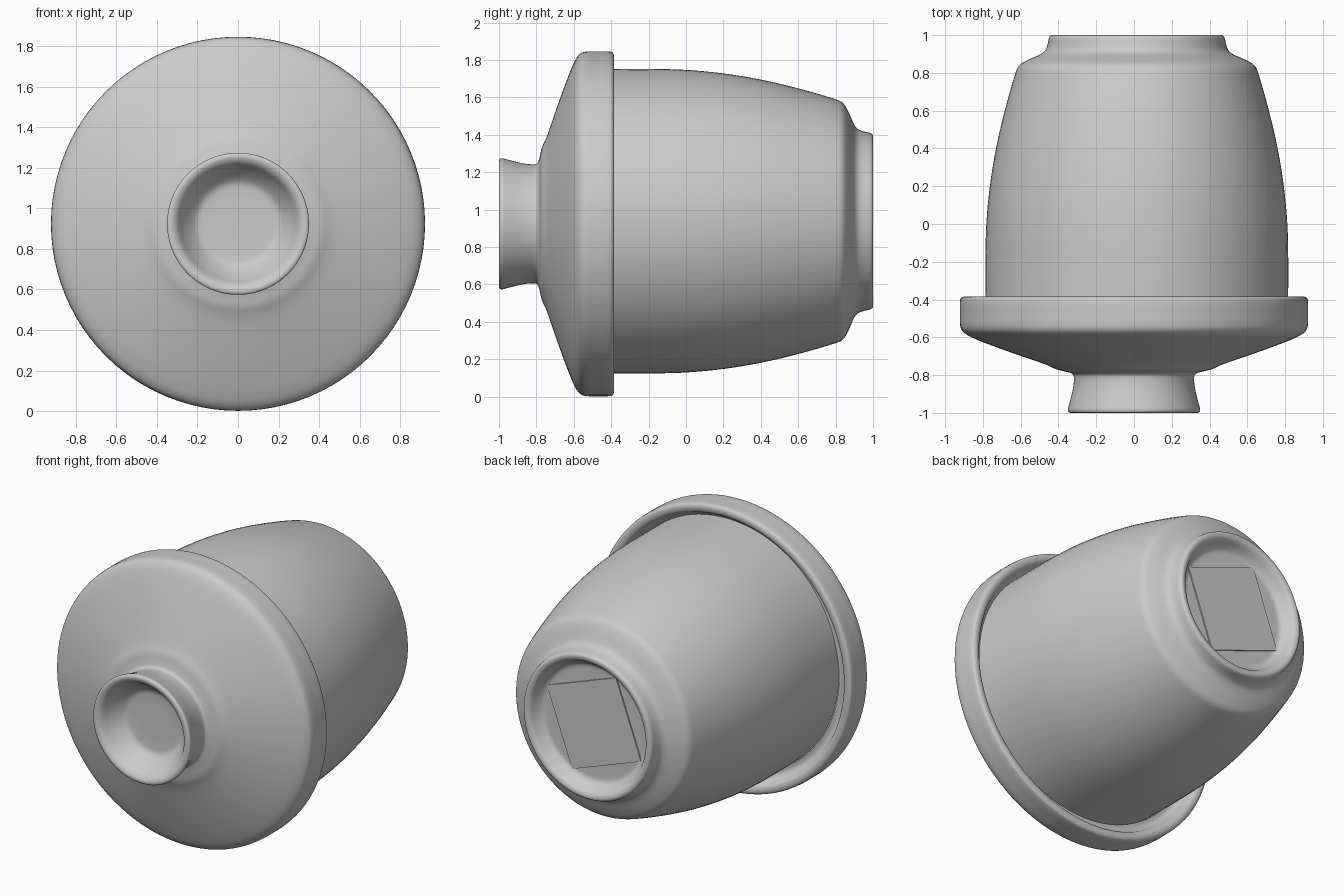
import bpy, bmesh, math
from mathutils import Vector, Matrix

if "Cube" in bpy.data.objects:
    bpy.data.objects.remove(bpy.data.objects["Cube"])

SEG = 96


def smooth_profile(pts, steps=4):
    """Catmull-Rom interpolation through (y, radius) points."""
    p = [Vector(q) for q in pts]
    out = []
    for i in range(len(p) - 1):
        a, b, c, d = p[max(i - 1, 0)], p[i], p[i + 1], p[min(i + 2, len(p) - 1)]
        m1 = (c - a) / max((c - a).length, 1e-6) * (c - b).length
        m2 = (d - b) / max((d - b).length, 1e-6) * (c - b).length
        for k in range(steps):
            t = k / steps
            out.append(b * (2*t**3 - 3*t**2 + 1) + m1 * (t**3 - 2*t**2 + t)
                       + c * (3*t**2 - 2*t**3) + m2 * (t**3 - t**2))
    out.append(p[-1])
    return out


def finish(bm, name):
    bmesh.ops.recalc_face_normals(bm, faces=bm.faces)
    me = bpy.data.meshes.new(name)
    bm.to_mesh(me)
    bm.free()
    ob = bpy.data.objects.new(name, me)
    bpy.context.collection.objects.link(ob)
    bpy.ops.object.select_all(action='DESELECT')
    ob.select_set(True)
    bpy.context.view_layer.objects.active = ob
    bpy.ops.object.shade_smooth_by_angle(angle=math.radians(45))
    return ob


def lathe(name, pts, cx, cz, x_scale=1.0):
    """Revolve (y, radius) points around a y-parallel axis."""
    bm = bmesh.new()
    rings = []
    for y, r in smooth_profile(pts):
        if r < 1e-4:
            rings.append([bm.verts.new((cx, y, cz))] * SEG)
        else:
            rings.append([bm.verts.new((cx + r * x_scale * math.cos(2*math.pi*i/SEG), y,
                                        cz + r * math.sin(2*math.pi*i/SEG)))
                          for i in range(SEG)])
    for a, b in zip(rings, rings[1:]):
        for i in range(SEG):
            j = (i + 1) % SEG
            bm.faces.new(list(dict.fromkeys((a[i], a[j], b[j], b[i]))))
    return finish(bm, name)


# Lid: knob recess, knob, sloped shoulder, rim and underside groove
lathe("lid", [
    (-0.86, 0), (-0.862, 0.18), (-0.875, 0.215), (-0.93, 0.265), (-0.98, 0.297),
    (-0.995, 0.315), (-1.0, 0.335), (-0.99, 0.35), (-0.95, 0.342), (-0.88, 0.325),
    (-0.82, 0.318), (-0.795, 0.325), (-0.782, 0.36), (-0.77, 0.41), (-0.745, 0.465),
    (-0.70, 0.595), (-0.65, 0.735), (-0.60, 0.86), (-0.57, 0.906), (-0.54, 0.92),
    (-0.47, 0.922), (-0.40, 0.92), (-0.387, 0.908), (-0.385, 0.885),
    (-0.395, 0.865), (-0.43, 0.845), (-0.45, 0.82), (-0.45, 0.79)], 0.0, 0.924)

# Cup body: tapered wall, stepped foot ring and recessed base
lathe("cup_body", [
    (-0.455, 0.813), (-0.2, 0.814), (0.0, 0.809), (0.2, 0.79), (0.4, 0.757),
    (0.6, 0.71), (0.8, 0.652), (0.84, 0.632), (0.87, 0.582), (0.90, 0.515),
    (0.92, 0.492), (0.95, 0.48), (0.985, 0.472), (0.998, 0.462), (1.0, 0.445),
    (0.99, 0.425), (0.95, 0.40), (0.925, 0.375), (0.92, 0.34), (0.92, 0)],
    0.015, 0.938, 0.985)

# Thin square label set in the foot recess
bm = bmesh.new()
bmesh.ops.create_cube(bm, size=1, matrix=Matrix.Translation((0.015, 0.921, 0.938))
                      @ Matrix.Rotation(math.radians(20), 4, 'Y')
                      @ Matrix.Diagonal((0.53, 0.014, 0.53, 1)))
finish(bm, "base_label")
